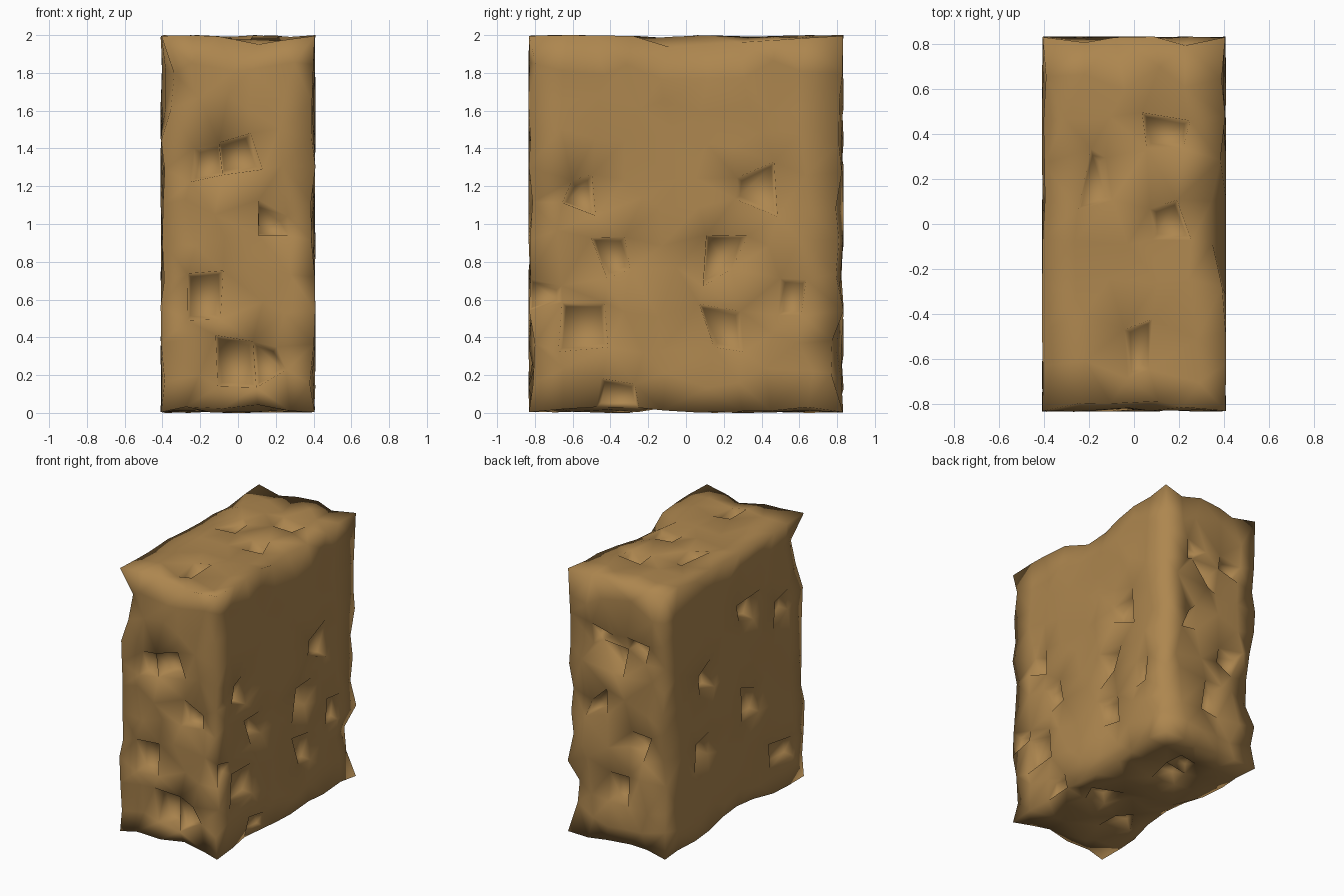
import bpy, bmesh, random
from mathutils import Vector

if "Cube" in bpy.data.objects:
    bpy.data.objects.remove(bpy.data.objects["Cube"])

random.seed(5)
HX, HY, H = 0.41, 0.835, 2.0
CELLS = (5, 9, 11)

# rough-hewn block: box cut into an even grid
bm = bmesh.new()
bmesh.ops.create_cube(bm, size=1)
for v in bm.verts:
    v.co = Vector((v.co.x * 2 * HX, v.co.y * 2 * HY, (v.co.z + 0.5) * H))
low, size = Vector((-HX, -HY, 0)), Vector((2 * HX, 2 * HY, H))
for axis in range(3):
    for i in range(1, CELLS[axis]):
        point, normal = low.copy(), Vector((0, 0, 0))
        point[axis] += size[axis] * i / CELLS[axis]
        normal[axis] = 1
        bmesh.ops.bisect_plane(bm, geom=bm.verts[:] + bm.edges[:] + bm.faces[:],
                               plane_co=point, plane_no=normal)

# sharp-rimmed pits sunk into the nearest grid face: x, y, z, depth
PITS = [
    # right side, with the row under the long ledge
    (HX, -0.58, 1.18, 0.09), (HX, 0.20, 0.85, 0.10), (HX, 0.40, 1.10, 0.07),
    (HX, -0.40, 0.85, 0.08), (HX, -0.55, 0.42, 0.07), (HX, 0.20, 0.42, 0.06),
    (HX, -0.35, 0.15, 0.06), (HX, 0.55, 0.62, 0.05), (HX, -0.75, 0.66, 0.06),
    # left side
    (-HX, 0.32, 1.25, 0.09), (-HX, -0.10, 1.6, 0.08), (-HX, -0.2, 0.9, 0.07),
    (-HX, 0.4, 0.6, 0.07), (-HX, -0.6, 1.4, 0.06), (-HX, -0.5, 0.3, 0.06),
    # front
    (0.0, -HY, 1.38, 0.12), (-0.08, -HY, 0.3, 0.11), (-0.16, -HY, 0.68, 0.1),
    (0.17, -HY, 0.92, 0.09), (0.17, -HY, 0.3, 0.07), (-0.16, -HY, 1.35, 0.07),
    # back
    (0.0, HY, 1.3, 0.12), (0.02, HY, 0.4, 0.11), (-0.16, HY, 0.85, 0.1),
    (0.17, HY, 1.6, 0.08), (0.17, HY, 0.95, 0.08), (-0.16, HY, 1.55, 0.07),
    # top
    (0.15, 0.36, H, 0.08), (0.1, -0.05, H, 0.06), (0.0, -0.55, H, 0.05), (-0.16, 0.1, H, 0.04),
    # underside
    (0.0, 0.3, 0, 0.09), (0.16, -0.1, 0, 0.07), (-0.16, -0.4, 0, 0.08), (0.0, 0.6, 0, 0.06),
]
# chipped edges: x, y, z, radius, depth
CHIPS = [
    (HX, 0.05, H, 0.32, 0.05), (0.1, -HY, H, 0.2, 0.03),
    (-HX, -HY, 1.77, 0.2, 0.05), (HX, HY, 0.27, 0.2, 0.05),
    (-HX, HY, 0.68, 0.2, 0.05), (0.06, -HY, 0, 0.2, 0.04), (-HX, -0.05, 0, 0.3, 0.04),
]
ROUGH = (0.03, 0.045, 0.035)


def outward(co):
    """Box face directions that a point belongs to."""
    e = 1e-4
    return [(0 if abs(co.x) < HX - e else (1 if co.x > 0 else -1)),
            (0 if abs(co.y) < HY - e else (1 if co.y > 0 else -1)),
            (1 if co.z > H - e else (-1 if co.z < e else 0))]


# pick pit faces while the box is still regular
centres = [(f, f.calc_center_median()) for f in bm.faces]
pit_faces = {}
for p in PITS:
    face = min(centres, key=lambda c: (c[1] - Vector(p[:3])).length)[0]
    pit_faces[face] = p[3]

# uneven hewn surface
moved = {}
for v in bm.verts:
    co, n = v.co.copy(), outward(v.co)
    count = sum(map(abs, n))
    new = co.copy()
    chip = max([d[4] * max(0, 1 - ((co - Vector(d[:3])).length / d[3]) ** 2) for d in CHIPS])
    for axis in range(3):
        if n[axis]:
            depth = 0.004 if count == 3 else ROUGH[axis] * random.random() ** 1.6
            new[axis] -= n[axis] * (depth + (chip if count == 2 else 0))
        elif count == 1:
            new[axis] += random.uniform(-0.06, 0.06)
        elif count == 2:
            new[axis] += random.uniform(-0.03, 0.03)
    moved[v] = new
for v, co in moved.items():
    v.co = co

# sink the pits
bmesh.ops.recalc_face_normals(bm, faces=bm.faces[:])
for face, depth in pit_faces.items():
    face.normal_update()
    bmesh.ops.inset_individual(bm, faces=[face], thickness=0.03, depth=-depth)
bmesh.ops.triangulate(bm, faces=bm.faces[:], quad_method='SHORT_EDGE')
bmesh.ops.recalc_face_normals(bm, faces=bm.faces[:])
for f in bm.faces:
    f.smooth = True

mesh = bpy.data.meshes.new("rough_block")
bm.to_mesh(mesh)
bm.free()
block = bpy.data.objects.new("rough_block", mesh)
bpy.context.collection.objects.link(block)

# single tan colour
tan = bpy.data.materials.new("tan")
tan.diffuse_color = (0.42, 0.24, 0.078, 1)
tan.use_nodes = True
tan.node_tree.nodes["Principled BSDF"].inputs["Base Color"].default_value = tan.diffuse_color
mesh.materials.append(tan)
